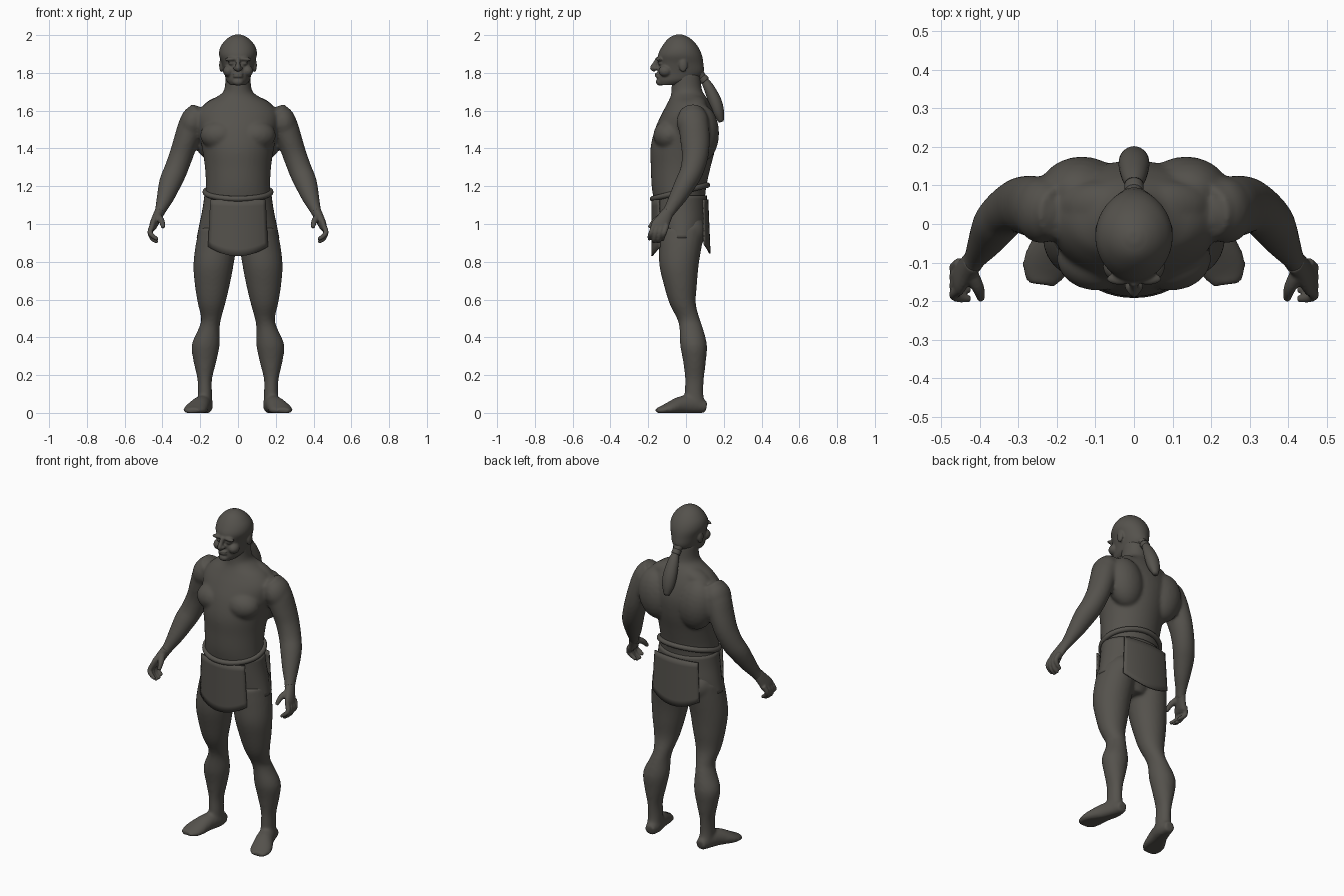
import bpy, bmesh
from math import sin, cos, pi, sqrt
from mathutils import Vector, Matrix

cube = bpy.data.objects.get("Cube")
if cube:
    bpy.data.objects.remove(cube, do_unlink=True)

COLOR = (0.09, 0.084, 0.073, 1)
mat = bpy.data.materials.new("dark_stone")
mat.use_nodes = True
mat.diffuse_color = COLOR
bsdf = next(n for n in mat.node_tree.nodes if n.type == 'BSDF_PRINCIPLED')
bsdf.inputs["Base Color"].default_value = COLOR
bsdf.inputs["Roughness"].default_value = 0.8


def resample(rows, steps=4):
    """Catmull-Rom interpolation of every value in the rows."""
    pts = [Vector(r) for r in rows]
    pts = [2 * pts[0] - pts[1]] + pts + [2 * pts[-1] - pts[-2]]
    out = []
    for a, b, c, d in zip(pts, pts[1:], pts[2:], pts[3:]):
        for i in range(steps):
            t = i / steps
            out.append(0.5 * (2 * b + (c - a) * t + (2 * a - 5 * b + 4 * c - d) * t * t
                              + (3 * b - a - 3 * c + d) * t ** 3))
    return out + [pts[-2]]


def tube(bm, rows, flat=False, sides=24):
    """Closed loft through rows of (x, y, z, width radius, depth radius)."""
    rows = resample(rows)
    rings = []
    for i, r in enumerate(rows):
        a, b = rows[max(i - 1, 0)], rows[min(i + 1, len(rows) - 1)]
        t = Vector((0, 0, 1)) if flat else (Vector(b[:3]) - Vector(a[:3])).normalized()
        u = Vector((1, 0, 0))
        u = (u - t * u.dot(t)).normalized()
        v = t.cross(u)
        ring = []
        for k in range(sides):
            ang = 2 * pi * k / sides
            p = Vector(r[:3]) + u * r[3] * cos(ang) + v * r[4] * sin(ang)
            p.z = max(p.z, 0)
            ring.append(bm.verts.new(p))
        rings.append(ring)
    for p, q in zip(rings, rings[1:]):
        for k in range(sides):
            n = (k + 1) % sides
            bm.faces.new((p[k], p[n], q[n], q[k]))
    bm.faces.new(rings[0][::-1])
    bm.faces.new(rings[-1])


def stack(bm, rows):
    """Central loft from rows of (z, half width, front y, back y)."""
    tube(bm, [(0, (f + b) / 2, z, w, (b - f) / 2) for z, w, f, b in rows], True, 40)


def blob(bm, center, radii, tilt=0):
    m = Matrix.Translation(center) @ Matrix.Rotation(tilt, 4, 'Y') @ Matrix.Diagonal((*radii, 1))
    bmesh.ops.create_uvsphere(bm, u_segments=24, v_segments=14, radius=1, matrix=m)


def mirror_x(bm):
    copy = bmesh.ops.duplicate(bm, geom=bm.verts[:] + bm.edges[:] + bm.faces[:])["geom"]
    for v in copy:
        if isinstance(v, bmesh.types.BMVert):
            v.co.x *= -1


def finish(name, bm, voxel=0, smooth=0):
    bmesh.ops.recalc_face_normals(bm, faces=bm.faces[:])
    me = bpy.data.meshes.new(name)
    bm.to_mesh(me)
    bm.free()
    me.materials.append(mat)
    for p in me.polygons:
        p.use_smooth = True
    ob = bpy.data.objects.new(name, me)
    bpy.context.collection.objects.link(ob)
    if voxel:
        m = ob.modifiers.new("fuse", 'REMESH')
        m.mode, m.voxel_size, m.use_smooth_shade = 'VOXEL', voxel, True
        m = ob.modifiers.new("soften", 'SMOOTH')
        m.factor, m.iterations = 0.5, smooth
    return ob


# Body: limbs and paired muscles first, mirrored, then the trunk
bm = bmesh.new()
tube(bm, [(.11, -.02, .98, .095, .12), (.118, -.03, .88, .108, .113), (.13, -.037, .78, .106, .104),
          (.136, -.03, .68, .093, .088), (.14, -.018, .58, .073, .07), (.142, .012, .5, .053, .06),
          (.152, .027, .45, .055, .062), (.171, .04, .36, .074, .071), (.175, .045, .27, .06, .06),
          (.176, .045, .18, .039, .05), (.175, .042, .1, .038, .05), (.175, .05, .03, .042, .055)], True)
tube(bm, [(.17, .108, .03, .03, .03), (.175, .05, .04, .043, .05), (.195, -.02, .04, .05, .05),
          (.222, -.09, .02, .062, .036), (.235, -.13, .012, .056, .024), (.24, -.158, .01, .036, .016)])
tube(bm, [(.19, .03, 1.59, .07, .07), (.24, .04, 1.53, .072, .08), (.275, .048, 1.44, .066, .078),
          (.302, .048, 1.36, .063, .07), (.332, .03, 1.28, .062, .062), (.358, 0, 1.22, .06, .057),
          (.385, -.045, 1.14, .046, .046), (.41, -.085, 1.075, .03, .034), (.425, -.11, 1.04, .026, .034)])
blob(bm, (.24, .035, 1.54), (.068, .085, .09), -.3)     # shoulder
blob(bm, (.095, -.09, 1.47), (.105, .083, .08))         # chest
blob(bm, (.135, .085, 1.48), (.11, .09, .15), .15)      # upper back
blob(bm, (.1, .03, .96), (.09, .078, .09))              # seat
blob(bm, (.1, .05, 1.63), (.1, .06, .045), .35)         # neck slope
mirror_x(bm)
stack(bm, [(.85, .06, -.09, .05), (.95, .185, -.13, .095), (1.03, .185, -.145, .1),
           (1.12, .174, -.168, .1), (1.2, .17, -.182, .108), (1.3, .175, -.186, .13),
           (1.4, .19, -.188, .155), (1.5, .21, -.165, .165), (1.58, .215, -.13, .15),
           (1.64, .17, -.098, .125), (1.675, .11, -.082, .105), (1.71, .073, -.077, .085),
           (1.8, .066, -.075, .075)])
finish("body", bm, .009, 7)

# Hands with curled fingers and thumb
bm = bmesh.new()
tube(bm, [(.415, -.095, 1.065, .027, .032), (.432, -.115, 1.03, .024, .038),
          (.45, -.138, .99, .02, .047), (.457, -.143, .97, .014, .044)])
for i, drop in enumerate((.015, 0, 0, .012)):
    y = -.175 + .023 * i
    tube(bm, [(.452, y + .005, .995, .014, .014), (.466, y - .008, .957, .0135, .0135),
              (.452, y - .016, .922 + drop, .0125, .0125), (.425, y - .019, .903 + drop, .009, .009)])
tube(bm, [(.425, -.125, 1.04, .02, .02), (.404, -.165, 1.015, .016, .016), (.396, -.195, .98, .01, .01)])
mirror_x(bm)
finish("hands", bm, .005, 3)

# Head with face relief and slicked-back hair mass
bm = bmesh.new()
blob(bm, (.036, -.142, 1.873), (.036, .016, .011), .1)   # brow
blob(bm, (.034, -.135, 1.85), (.016, .014, .009))        # eye
blob(bm, (.05, -.11, 1.81), (.03, .035, .03))            # cheek
blob(bm, (.088, -.015, 1.84), (.012, .022, .036))        # ear
blob(bm, (.014, -.16, 1.824), (.011, .016, .01))         # nostril
mirror_x(bm)
tube(bm, [(0, -.148, 1.878, .012, .012), (0, -.16, 1.85, .012, .015), (0, -.176, 1.826, .014, .015),
          (0, -.16, 1.815, .014, .012)])
for z in (1.795, 1.781):
    blob(bm, (0, -.148, z), (.028, .017, .007))
blob(bm, (0, -.138, 1.752), (.03, .022, .02))            # chin
stack(bm, [(1.735, .04, -.145, -.03), (1.76, .062, -.153, .05), (1.8, .073, -.15, .092),
           (1.85, .086, -.147, .092), (1.895, .1, -.148, .084), (1.935, .094, -.13, .066),
           (1.97, .07, -.105, .038), (1.992, .042, -.08, .008), (2.003, .015, -.05, -.02)])
finish("head", bm, .005, 4)

# Ponytail and its tie
bm = bmesh.new()
tube(bm, [(0, .06, 1.81, .04, .03), (0, .092, 1.77, .02, .02), (0, .122, 1.72, .032, .028),
          (0, .153, 1.65, .04, .035), (0, .172, 1.59, .035, .03), (0, .187, 1.54, .015, .013)])
finish("ponytail", bm)
bm = bmesh.new()
tube(bm, [(0, .085, 1.777, .025, .025), (0, .102, 1.757, .025, .025)])
finish("hair_tie", bm)

# Hip wrap
bm = bmesh.new()
stack(bm, [(1.15, .178, -.172, .11), (1.08, .188, -.168, .112), (1.0, .204, -.158, .113),
           (.925, .219, -.142, .095)])
finish("hip_wrap", bm)


# Hanging cloth flaps with a rounded lower edge
def flap(name, side, top_depth, low_depth, low_z):
    bm = bmesh.new()
    cols, rows = 16, 8
    grid = []
    for j in range(rows + 1):
        t = j / rows
        line = []
        for i in range(cols + 1):
            s = 2 * i / cols - 1
            x = s * (.145 + .012 * t)
            bottom = low_z + .05 * s * s
            depth = top_depth + (low_depth - top_depth) * t
            y = side * depth * sqrt(1 - (x / .24) ** 2)
            line.append(bm.verts.new((x, y, 1.13 + (bottom - 1.13) * t)))
        grid.append(line)
    for a, b in zip(grid, grid[1:]):
        for i in range(cols):
            bm.faces.new((a[i], a[i + 1], b[i + 1], b[i]))
    ob = finish(name, bm)
    m = ob.modifiers.new("cloth", 'SOLIDIFY')
    m.thickness, m.offset = .008, 0


flap("front_flap", -1, .178, .18, .83)
flap("back_flap", 1, .114, .126, .845)

# Tilted rope belt, higher at the back
curve = bpy.data.curves.new("belt", 'CURVE')
curve.dimensions = '3D'
curve.bevel_depth = .015
curve.bevel_resolution = 3
line = curve.splines.new('POLY')
line.points.add(47)
line.use_cyclic_u = True
for k, p in enumerate(line.points):
    y = -.032 + .145 * sin(2 * pi * k / 48)
    p.co = (.173 * cos(2 * pi * k / 48), y, 1.17 + .25 * (y + .03), 1)
curve.materials.append(mat)
bpy.context.collection.objects.link(bpy.data.objects.new("belt", curve))
